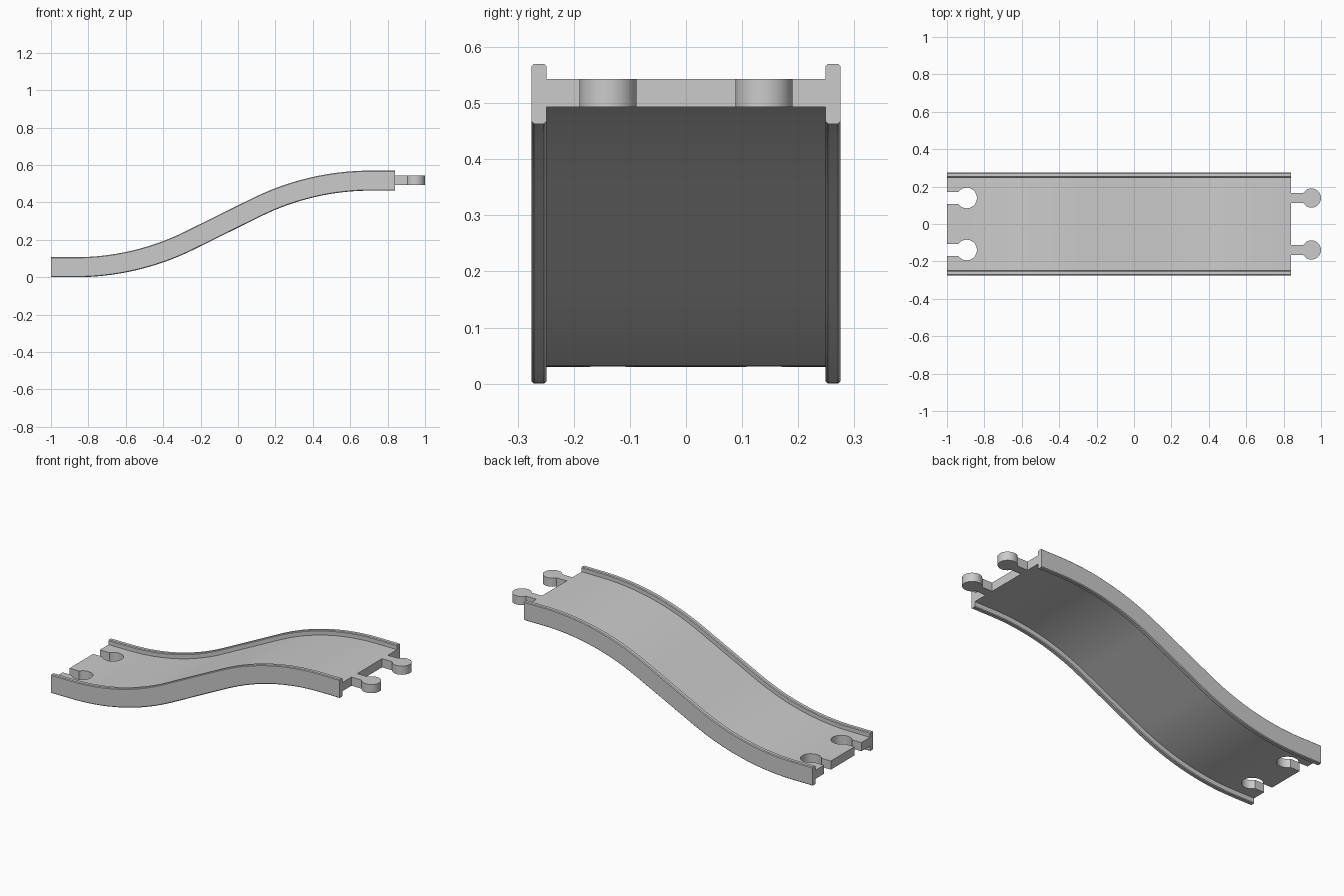
import bpy, bmesh
from math import sin, cos, pi, radians, asin

cube = bpy.data.objects.get("Cube")
if cube:
    bpy.data.objects.remove(cube, do_unlink=True)

grey = bpy.data.materials.new("plain grey")
grey.use_nodes = True
GREY = (0.6, 0.6, 0.6, 1)
grey.diffuse_color = GREY
grey.node_tree.nodes["Principled BSDF"].inputs["Base Color"].default_value = GREY

X0, X1 = -1.0, 0.84            # ends of the track body
RISE, HALF = 0.463, 0.0535     # climb and half height of the side rails
DECK_LOW, DECK_HIGH = -0.0235, 0.0265
PEG_Y = 0.139


def make_object(name, bm):
    bmesh.ops.recalc_face_normals(bm, faces=bm.faces)
    mesh = bpy.data.meshes.new(name)
    bm.to_mesh(mesh)
    bm.free()
    mesh.materials.append(grey)
    obj = bpy.data.objects.new(name, mesh)
    bpy.context.collection.objects.link(obj)
    return obj


def smooth(obj):
    bpy.ops.object.select_all(action='DESELECT')
    obj.select_set(True)
    bpy.context.view_layer.objects.active = obj
    bpy.ops.object.shade_smooth_by_angle(angle=radians(30))


def s_path(start=-0.87, angle=radians(26.3), steps=16):
    """Flat, arc up, straight slope, arc back, flat: list of (x, z, tilt)."""
    run = X0 + X1 - 2 * start
    s, c = sin(angle), cos(angle)
    # radius and slope length that meet the run and the rise
    radius = (run * s - RISE * c) / (2 * (s * s - c * (1 - c)))
    path = [(X0, HALF, 0)]
    for i in range(steps + 1):
        t = angle * i / steps
        path.append((start + radius * sin(t), HALF + radius * (1 - cos(t)), t))
    # the upper half is the lower half turned about the middle
    return path + [(X0 + X1 - x, 2 * HALF + RISE - z, t) for x, z, t in reversed(path)]


def section():
    """H-shaped cross-section with softened rail corners."""
    outer, inner, b = 0.275, 0.249, 0.004
    top = [(outer, HALF - b), (outer - b, HALF), (inner + b, HALF),
           (inner, HALF - b), (inner, DECK_HIGH)]
    low = [(inner, DECK_LOW), (inner, b - HALF), (inner + b, -HALF),
           (outer - b, -HALF), (outer, b - HALF)]
    return (top + [(-y, h) for y, h in reversed(top)]
            + [(-y, h) for y, h in reversed(low)] + low)


def keyhole(name, cx, y, radius, neck, x_end, low, high):
    """Round head with a straight neck reaching x_end on its left."""
    a, n = asin(neck / radius), 32
    outline = [(x_end, y - neck)]
    for i in range(n + 1):
        t = -pi + a + (2 * pi - 2 * a) * i / n
        outline.append((cx + radius * cos(t), y + radius * sin(t)))
    outline.append((x_end, y + neck))
    bm = bmesh.new()
    face = bm.faces.new([bm.verts.new((px, py, low)) for px, py in outline])
    ext = bmesh.ops.extrude_face_region(bm, geom=[face])
    verts = [v for v in ext["geom"] if isinstance(v, bmesh.types.BMVert)]
    bmesh.ops.translate(bm, verts=verts, vec=(0, 0, high - low))
    return make_object(name, bm)


# Track body: the section swept along the path
bm = bmesh.new()
rings = [[bm.verts.new((x - h * sin(t), y, z + h * cos(t))) for y, h in section()]
         for x, z, t in s_path()]
for r, q in zip(rings, rings[1:]):
    for i in range(len(r)):
        j = (i + 1) % len(r)
        bm.faces.new((r[i], r[j], q[j], q[i]))
bm.faces.new(rings[0])
bm.faces.new(rings[-1])
track = make_object("track_body", bm)

# Sockets cut through the low end
for side in (-1, 1):
    cutter = keyhole("socket_cutter", -0.895, side * PEG_Y, 0.055, 0.031, -1.1, -0.1, 0.2)
    cutter.hide_render = True
    mod = track.modifiers.new("socket", 'BOOLEAN')
    mod.operation, mod.solver, mod.object = 'DIFFERENCE', 'EXACT', cutter
    bpy.context.view_layer.objects.active = track
    bpy.ops.object.modifier_apply(modifier=mod.name)
    bpy.data.objects.remove(cutter, do_unlink=True)
smooth(track)

# Connector pegs on the high end
for side, label in ((1, "left"), (-1, "right")):
    mid = HALF + RISE
    smooth(keyhole(label + "_peg", 0.949, side * PEG_Y, 0.051, 0.026, X1,
                   mid + DECK_LOW, mid + DECK_HIGH))
